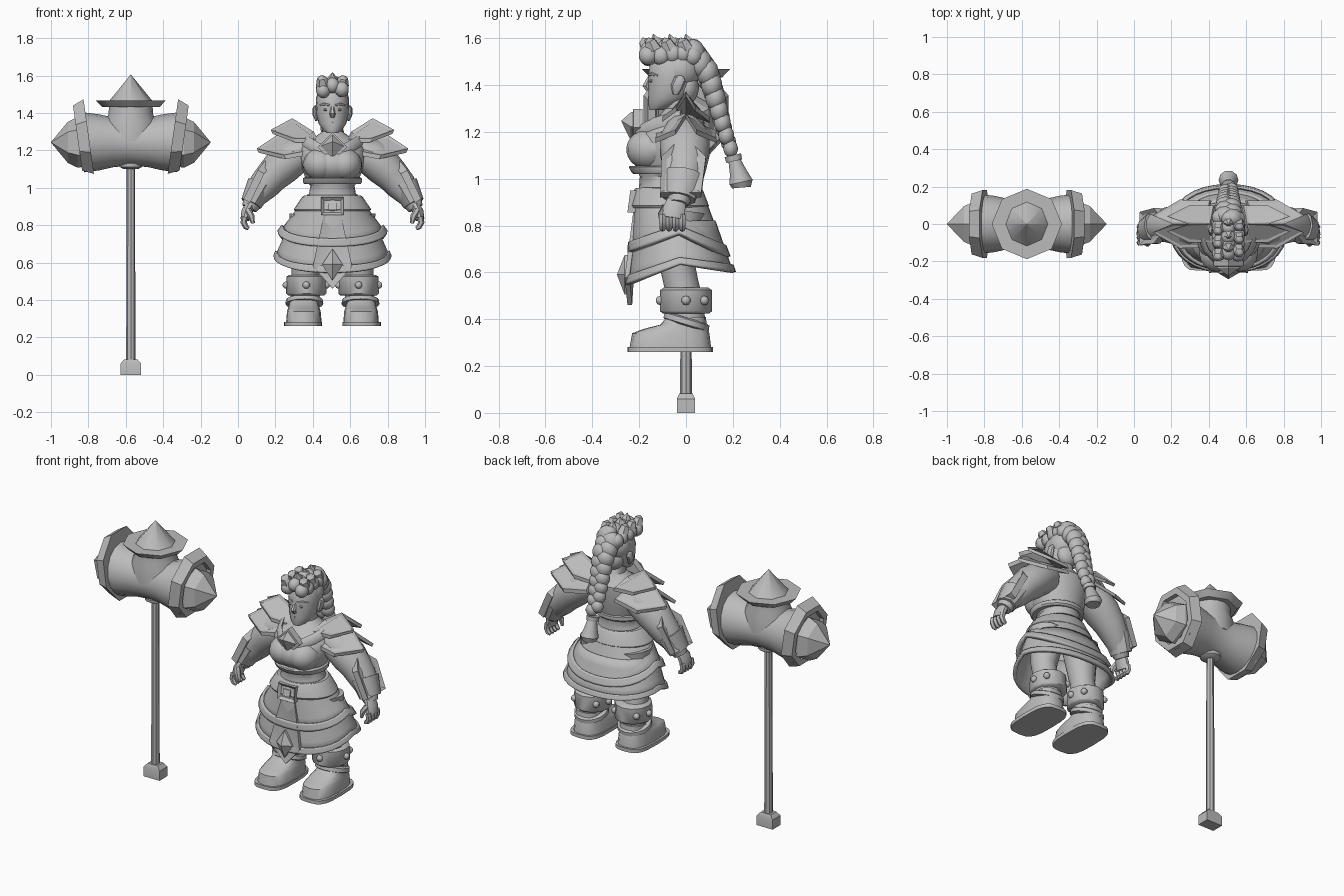
import bpy, bmesh, math, random
from mathutils import Vector, Matrix

random.seed(4)
HERO, HAMMER = .505, -.573
UP = Vector((0, 0, 1))

cube = bpy.data.objects.get("Cube")
if cube:
    bpy.data.objects.remove(cube, do_unlink=True)

stone = bpy.data.materials.new("plain grey")
stone.use_nodes = True
GREY = (.5, .5, .5, 1)
stone.diffuse_color = GREY
stone.node_tree.nodes["Principled BSDF"].inputs["Base Color"].default_value = GREY


def finish(name, bm, at=HERO, mirror=False, solid=0, angle=38):
    bmesh.ops.recalc_face_normals(bm, faces=bm.faces)
    mesh = bpy.data.meshes.new(name)
    bm.to_mesh(mesh)
    bm.free()
    mesh.materials.append(stone)
    mesh.shade_smooth()
    mesh.set_sharp_from_angle(angle=math.radians(angle))
    obj = bpy.data.objects.new(name, mesh)
    obj.location.x = at
    bpy.context.collection.objects.link(obj)
    if solid:
        mod = obj.modifiers.new("thickness", 'SOLIDIFY')
        mod.thickness, mod.offset = solid, 0
    if mirror:
        obj.modifiers.new("other side", 'MIRROR').use_mirror_merge = False


def bridge(bm, rings):
    n = len(rings[0])
    for low, high in zip(rings, rings[1:]):
        for i in range(n):
            j = (i + 1) % n
            bm.faces.new((low[i], low[j], high[j], high[i]))


def rounded(t, square):
    """Point on a unit circle, pushed towards a square as the power drops."""
    return [math.copysign(abs(f) ** square, f) for f in (math.cos(t), math.sin(t))]


def tube(name, pts, radii, n=12, axis=None, phase=0, square=1, **kw):
    """Rings along a path; each radius is a number or an (across, depth) pair."""
    bm, rings = bmesh.new(), []
    pts = [Vector(p) for p in pts]
    for k, (p, r) in enumerate(zip(pts, radii)):
        d = Vector(axis) if axis else pts[min(k + 1, len(pts) - 1)] - pts[max(k - 1, 0)]
        u = d.cross(Vector((0, 1, 0))).normalized()
        v = d.cross(u).normalized()
        ru, rv = r if isinstance(r, tuple) else (r, r)
        ring = []
        for i in range(n):
            c, s = rounded(phase + math.tau * i / n, square)
            ring.append(bm.verts.new(p + u * ru * c + v * rv * s))
        rings.append(ring)
    bridge(bm, rings)
    bm.faces.new(rings[0])
    bm.faces.new(rings[-1])
    finish(name, bm, **kw)


def stack(name, rows, n=16, x=0, **kw):
    """Level rings given as (z, y, half width, half depth)."""
    tube(name, [(x, y, z) for z, y, w, d in rows], [(w, d) for z, y, w, d in rows], n, UP, **kw)


def plate(name, outline, depth, inset=0, push=0, **kw):
    bm = bmesh.new()
    front = [bm.verts.new(p) for p in outline]
    back = [bm.verts.new(Vector(p) + Vector(depth)) for p in outline]
    face = bm.faces.new(front)
    bm.faces.new(back)
    bridge(bm, [front, back])
    bmesh.ops.recalc_face_normals(bm, faces=bm.faces)
    if inset:
        bmesh.ops.inset_region(bm, faces=[face], thickness=inset, depth=push)
    finish(name, bm, **kw)


def gem(name, z, y, half, height, tip, back=.05, lift=0):
    """Four-sided diamond block with a raised point."""
    bm = bmesh.new()
    corners = (0, z + height), (half, z), (0, z - height), (-half, z)
    base, rim = ([bm.verts.new((cx, cy, cz)) for cx, cz in corners] for cy in (y + back, y))
    bridge(bm, [base, rim])
    bm.faces.new(base)
    peak = bm.verts.new((0, tip, z + lift))
    for i in range(4):
        bm.faces.new((rim[i], rim[(i + 1) % 4], peak))
    finish(name, bm, angle=15)


def blobs(name, items, seg=10, **kw):
    """Ellipsoids given as (centre, radii)."""
    bm = bmesh.new()
    for centre, r in items:
        m = Matrix.Translation(centre) @ Matrix.Diagonal((*r, 1))
        bmesh.ops.create_uvsphere(bm, u_segments=seg, v_segments=seg - 3, radius=1, matrix=m)
    finish(name, bm, **kw)


def skirt(name, top, hem, front_drop, back_drop, start=0, grow=0, solid=.012):
    """Flared open tier whose hem dips at the front and back."""
    bm, rings = bmesh.new(), []
    for k in range(5):
        t = start + (1 - start) * k / 4
        z, y, w, d = (a + (b - a) * t for a, b in zip(top, hem))
        ring = []
        for i in range(32):
            c, s = rounded(math.tau * i / 32, .9)
            dip = back_drop * s if s > 0 else -front_drop * s
            ring.append(bm.verts.new(((w + grow) * c, y + (d + grow) * s, z - t * dip)))
        rings.append(ring)
    bridge(bm, rings)
    finish(name, bm, solid=solid)


# Hammer: pommel, shaft, collar
box = math.pi / 4
stack("hammer_pommel", [(0, 0, .078, .055), (.06, 0, .078, .055), (.083, 0, .05, .04)], 4, phase=box, at=HAMMER)
stack("hammer_shaft", [(.07, 0, .025, .025), (1.14, 0, .022, .022)], 8, at=HAMMER)
stack("hammer_collar", [(1.1, 0, .04, .04), (1.112, 0, .06, .06), (1.13, 0, .062, .062), (1.14, 0, .05, .05)],
      at=HAMMER)
# Hammer head: waisted barrel, top block, end rings, spikes
barrel = [(-.25, .16), (-.17, .15), (-.09, .132), (0, .125), (.09, .132), (.17, .15), (.25, .16)]
tube("hammer_barrel", [(x, 0, 1.243) for x, r in barrel], [r for x, r in barrel], 16, at=HAMMER)
stack("hammer_neck", [(1.25, 0, .15, .13), (1.35, 0, .14, .13), (1.39, 0, .12, .12), (1.45, 0, .115, .12)], at=HAMMER)
stack("hammer_top_plate", [(1.433, 0, .155, .155), (1.468, 0, .188, .188)], 8, at=HAMMER)
stack("hammer_top_spike", [(1.465, 0, .115, .12), (1.605, 0, .001, .001)], 8, at=HAMMER)
tilt = Vector((1, 0, -.14))
hub = Vector((.255, 0, 1.27))
tube("hammer_end_ring", [hub + tilt * s for s in (-.03, .03, .03, .005)],
     [(.218, .196), (.19, .176), (.15, .14), (.145, .135)], 8, tilt, math.pi / 8, at=HAMMER, mirror=True, angle=25)
tube("hammer_end_spike", [(x, 0, 1.243) for x in (.24, .285, .337, .427)], [.13, .135, .11, .001], 6,
     at=HAMMER, mirror=True, angle=20)

# Legs and boots
tube("leg", [(.12, -.03, .85), (.145, -.035, .62), (.145, -.02, .55), (.145, 0, .45), (.15, .005, .36)],
     [.11, .076, .074, .08, .076], mirror=True)
stack("boot_sole", [(.26, -.067, .102, .183), (.282, -.067, .102, .183)], 20, x=.157, square=.6, mirror=True)
stack("boot", [(.28, -.067, .095, .174), (.34, -.065, .09, .165), (.358, -.045, .084, .138), (.376, -.012, .08, .1),
               (.41, .003, .076, .082)], 16, x=.153, square=.72, mirror=True)
tube("ankle_strap", [(.15, -.002, .372), (.15, 0, .378), (.15, .005, .4), (.15, .007, .406)],
     [.088, .101, .099, .086], 16, (0, .3, 1), mirror=True)
stack("shin_band", [(.425, 0, .098, .1), (.435, 0, .108, .112), (.525, 0, .106, .11), (.535, 0, .09, .095)], 12,
      x=.14, mirror=True, angle=50)
studs = [(math.radians(a), (.02, .02, .02)) for a in (-90, 0, 180, 45, 135)]
blobs("band_stud", [((.14 + .107 * math.cos(a), .11 * math.sin(a), .48), r) for a, r in studs], 8, mirror=True)

# Skirt tiers with raised hems
upper = (.96, -.075, .13, .135), (.765, -.03, .276, .2)
lower = (.82, -.045, .22, .165), (.635, -.025, .3, .222)
skirt("skirt_upper", *upper, .08, .1)
skirt("skirt_upper_hem", *upper, .08, .1, .84, .01, .022)
skirt("skirt_lower", *lower, .09, .035)
skirt("skirt_lower_hem", *lower, .09, .035, .86, .008, .018)

# Front cloth, belt and buckle
cloth = [(-.045, -.225, .86), (.045, -.225, .86), (.105, -.262, .58), (0, -.25, .46), (-.105, -.262, .58)]
plate("front_cloth", cloth, (0, .02, 0), .018, -.006)
gem("cloth_gem", .59, -.262, .055, .085, -.295, .015)
stack("belt", [(.875, -.07, .2, .162), (.885, -.07, .207, .168), (.95, -.075, .163, .148), (.96, -.075, .15, .14)], 24)
buckle = [(-.06, -.25, .855), (.06, -.25, .855), (.06, -.238, .95), (-.06, -.238, .95)]
plate("buckle", buckle, (0, .04, 0), .022, -.015)
plate("buckle_pin", [(x * .4, y + .003, (z - .9) * .4 + .9) for x, y, z in buckle], (0, .03, 0))

# Torso
stack("torso", [(.88, -.07, .18, .14), (.97, -.075, .125, .125), (1.01, -.075, .118, .122), (1.05, -.08, .145, .135),
                (1.12, -.08, .165, .15), (1.19, -.065, .18, .145), (1.24, -.04, .16, .12), (1.275, -.03, .09, .08),
                (1.3, -.03, .055, .06), (1.37, -.04, .052, .058)], 20)
blobs("bust", [((0, -.135, 1.125), (.16, .118, .095)), ((.065, -.155, 1.125), (.092, .1, .087)),
               ((-.065, -.155, 1.125), (.092, .1, .087))], 16)
stack("chest_band", [(1.02, -.085, .15, .14), (1.03, -.085, .158, .15), (1.05, -.09, .158, .155), (1.055, -.09, .15, .15)], 20)
tube("chest_strap", [(.17, -.02, 1.27), (.12, -.14, 1.235), (.06, -.205, 1.2), (0, -.22, 1.165)],
     [(.03, .012)] * 4, 6, mirror=True)
gem("chest_gem_frame", 1.218, -.225, .08, .08, -.235, .04)
gem("chest_gem", 1.222, -.235, .062, .062, -.277, .05, .025)

# Shoulder armour: two layered plates, each with a front and a back half
peak = [(.1, 0, 1.3), (.215, 0, 1.372), (.33, -.04, 1.31), (.21, -.1, 1.265), (.08, -.1, 1.26)]
wing = [(.13, 0, 1.265), (.3, 0, 1.28), (.405, -.045, 1.21), (.26, -.13, 1.175), (.1, -.125, 1.205)]
for name, shape in (("shoulder_peak", peak), ("shoulder_wing", wing)):
    for end, side in (("front", 1), ("back", -1)):
        plate(f"{name}_{end}", [(x, y * side, z) for x, y, z in shape], (-.01, 0, -.022), .018, -.006,
              mirror=True, angle=15)

# Arms, bracers and hands
tube("arm", [(.13, -.01, 1.2), (.2, -.005, 1.17), (.27, -.005, 1.115), (.325, -.005, 1.06), (.368, -.01, 1.01),
             (.413, -.025, .95), (.445, -.035, .89)],
     [.085, (.1, .108), (.102, .108), (.09, .095), (.083, .085), (.062, .065), .042], 14, mirror=True)
tube("bracer_cuff", [(.383, -.012, 1.015), (.435, -.03, .915)], [(.076, .09), (.058, .072)], 10, mirror=True)
shield = [(.33, -.01, 1.185), (.4, .085, 1.095), (.475, .065, .94), (.475, -.11, .94), (.4, -.105, 1.095)]
plate("bracer_shield", shield, (-.035, 0, -.02), .025, -.01, mirror=True, angle=15)
tube("palm", [(.44, -.04, .91), (.458, -.05, .87), (.468, -.056, .83)], [(.026, .04), (.03, .05), (.024, .048)], 10, mirror=True)
for i in range(4):
    y = -.1 + .028 * i
    tube(f"finger_{i}", [(.468, y, .845), (.475, y, .815), (.462, y, .79), (.447, y, .782)],
         [.018, .017, .015, .01], 6, mirror=True)
tube("thumb", [(.452, -.085, .88), (.432, -.105, .845), (.425, -.103, .81)], [.019, .017, .01], 6, mirror=True)

# Head and face
stack("head", [(1.293, -.125, .03, .03), (1.31, -.105, .052, .055), (1.345, -.075, .075, .086), (1.39, -.064, .085, .097),
               (1.44, -.06, .088, .102), (1.49, -.055, .084, .1), (1.53, -.05, .06, .08), (1.55, -.05, .03, .04)], 18)
tube("nose", [(0, -.155, 1.435), (0, -.172, 1.395), (0, -.16, 1.378)], [.009, .016, .012], 6)
blobs("lips", [((0, -.148, 1.347), (.026, .014, .009))], 8)
tube("brow", [(.014, -.157, 1.442), (.045, -.145, 1.447), (.068, -.12, 1.44)], [.007, .008, .005], 6, mirror=True)
blobs("eye", [((.034, -.147, 1.418), (.016, .01, .008))], 8, mirror=True)
tube("ear", [(.084, -.045, 1.36), (.092, -.04, 1.39), (.094, -.025, 1.425), (.09, -.015, 1.437)],
     [(.008, .012), (.014, .026), (.012, .026), (.004, .008)], 8, mirror=True)

# Hair: cap, wavy crest, swept spikes, braid and tail
blobs("hair_cap", [((0, -.025, 1.465), (.092, .09, .09)), ((0, .005, 1.39), (.068, .05, .07))], 14)
curls = []
for row in range(5):
    for x in (-.05, 0, .05):
        spot = (x, -.152 + .045 * row + random.uniform(-.01, .01), 1.553 - abs(x) * .5 + random.uniform(-.008, .008))
        curls.append((spot, (.04, .042, .042)))
blobs("hair_crest", curls, 10)
for i in range(9):
    x, y = (-.052, .052, 0)[i % 3], -.17 + .023 * i
    tube(f"hair_spike_{i}", [(x, y + .01, 1.55), (x * 1.1, y - .008, 1.588), (x * 1.1, y - .016, 1.617 - abs(x) * .3)],
         [.036, .026, .002], 6)
path = [Vector(p) for p in ((0, .03, 1.53), (0, .095, 1.45), (0, .13, 1.33), (0, .16, 1.22), (0, .2, 1.1))]
beads = []
for i in range(17):
    t = i / 17 * 4
    spot = path[int(t)].lerp(path[int(t) + 1], t % 1)
    r = .06 - .0016 * i
    beads.append((spot + Vector(((-1) ** i * .016, 0, 0)), (r * 1.05, r * .9, r * 1.1)))
blobs("braid", beads, 12)
tube("braid_tie", [(0, .2, 1.1), (0, .206, 1.075)], [.038, .036], 10)
tube("braid_tail", [(0, .206, 1.08), (0, .222, 1.03), (0, .235, .985), (0, .237, .962)], [.027, .038, .053, .042], 10)
